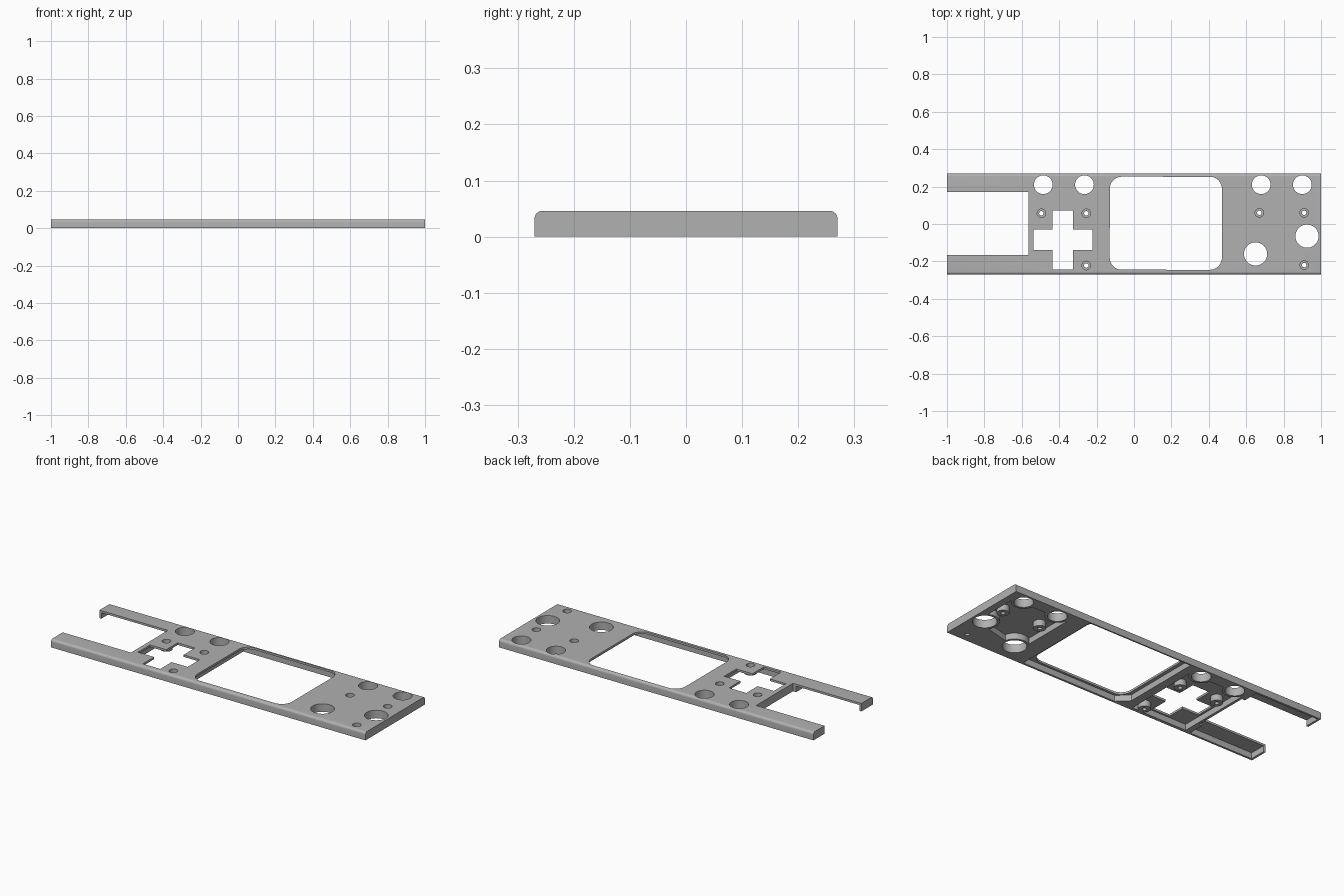
import bpy, bmesh, math

if "Cube" in bpy.data.objects:
    bpy.data.objects.remove(bpy.data.objects["Cube"])

grey = bpy.data.materials.new("plain_grey")
grey.use_nodes = True
grey.diffuse_color = (0.44, 0.44, 0.44, 1)
grey.node_tree.nodes["Principled BSDF"].inputs["Base Color"].default_value = grey.diffuse_color

HEIGHT, DEPTH, RADIUS = 0.046, 0.27, 0.014
CEILING = 0.034


def prism(name, points, low, high, axis="Z"):
    """Extrude a closed outline along z, or along x when axis is X."""
    place = (lambda p, h: (p[0], p[1], h)) if axis == "Z" else (lambda p, h: (h, p[0], p[1]))
    bm = bmesh.new()
    base = bm.faces.new([bm.verts.new(place(p, low)) for p in points])
    moved = bmesh.ops.extrude_face_region(bm, geom=[base])["geom"]
    offset = (0, 0, high - low) if axis == "Z" else (high - low, 0, 0)
    bmesh.ops.translate(bm, vec=offset, verts=[v for v in moved if isinstance(v, bmesh.types.BMVert)])
    bmesh.ops.recalc_face_normals(bm, faces=bm.faces)
    mesh = bpy.data.meshes.new(name)
    bm.to_mesh(mesh)
    bm.free()
    mesh.materials.append(grey)
    obj = bpy.data.objects.new(name, mesh)
    bpy.context.collection.objects.link(obj)
    return obj


def arc(x, y, r, start=0, sweep=360, steps=40):
    return [(x + r * math.cos(math.radians(start + sweep * i / steps)),
             y + r * math.sin(math.radians(start + sweep * i / steps))) for i in range(steps)]


def box(x0, x1, y0, y1, r=0.0):
    """Rectangle outline, with rounded corners if r is set."""
    if not r:
        return [(x0, y0), (x1, y0), (x1, y1), (x0, y1)]
    corners = [(x1 - r, y1 - r), (x0 + r, y1 - r), (x0 + r, y0 + r), (x1 - r, y0 + r)]
    return [p for i, c in enumerate(corners) for p in arc(*c, r, 90 * i, 91, 9)]


def cut(target, outline, low=-0.1, high=0.1, keep=()):
    """Cut a prism from the target, leaving round islands listed in keep."""
    tool = prism("cutter", outline, low, high)
    tool.hide_render = True
    for x, y, r in keep:
        cut(tool, arc(x, y, r), -0.3, 0.3)
    mod = target.modifiers.new("cut", "BOOLEAN")
    mod.operation, mod.solver, mod.object = "DIFFERENCE", "EXACT", tool
    bpy.context.view_layer.objects.active = target
    bpy.ops.object.modifier_apply(modifier=mod.name)
    bpy.data.objects.remove(tool)


# Plate body with rounded long top edges
c = DEPTH - RADIUS
top_edge = arc(c, HEIGHT - RADIUS, RADIUS, 0, 90, 6) + [(c, HEIGHT)]
profile = [(-DEPTH, 0), (DEPTH, 0)] + top_edge + [(-y, z) for y, z in reversed(top_edge)]
plate = prism("face_plate", profile, -1, 1, "X")

buttons = [(-0.485, 0.21, 0.05), (-0.265, 0.21, 0.05), (0.68, 0.21, 0.05),
           (0.90, 0.21, 0.05), (0.65, -0.16, 0.062), (0.925, -0.065, 0.062)]
screws = [(-0.495, 0.057), (-0.255, 0.057), (-0.255, -0.222),
          (0.67, 0.06), (0.91, 0.06), (0.91, -0.22)]
islands = [(x, y, r + 0.014) for x, y, r in buttons] + [(x, y, 0.032) for x, y in screws]

# Underside pockets
left_pocket = box(-0.55, -0.2, -0.252, 0.2)
window_pocket = [(-0.15, -0.2), (-0.09, -0.258), (0.51, -0.258), (0.51, 0.262), (-0.15, 0.262)]
right_pocket = [(0.61, -0.15), (0.7, -0.15), (0.9, -0.1), (0.96, -0.05), (0.96, 0.2), (0.61, 0.2)]
cut(plate, left_pocket, -0.1, CEILING, [i for i in islands if i[0] < 0])
cut(plate, window_pocket, -0.1, CEILING)
cut(plate, right_pocket, -0.1, CEILING, [i for i in islands if i[0] > 0])
for y0, y1 in [(-0.258, -0.1), (0.1, 0.258)]:
    cut(plate, box(-0.988, -0.585, y0, y1), -0.1, CEILING)

# Open bay between the arms, and the display window
cut(plate, box(-1.2, -0.565, -0.165, 0.17))
cut(plate, box(-0.13, 0.47, -0.245, 0.253, 0.065))

# Cross-shaped opening
cx, cy, arm, half = -0.38, -0.085, 0.158, 0.055
quarter = [(arm, -half), (arm, half), (half, half)]
cross = []
for i in range(4):
    co, si = round(math.cos(i * math.pi / 2)), round(math.sin(i * math.pi / 2))
    cross += [(cx + x * co - y * si, cy + x * si + y * co) for x, y in quarter]
cut(plate, cross)

# Button holes and counterbored screw holes
for x, y, r in buttons:
    cut(plate, arc(x, y, r))
for x, y in screws:
    cut(plate, arc(x, y, 0.012, steps=20))
    cut(plate, arc(x, y, 0.023, steps=24), 0.025)

# Smooth curves with sharp edges
bpy.ops.object.select_all(action="DESELECT")
plate.select_set(True)
bpy.context.view_layer.objects.active = plate
bpy.ops.object.shade_smooth_by_angle(angle=math.radians(30))
